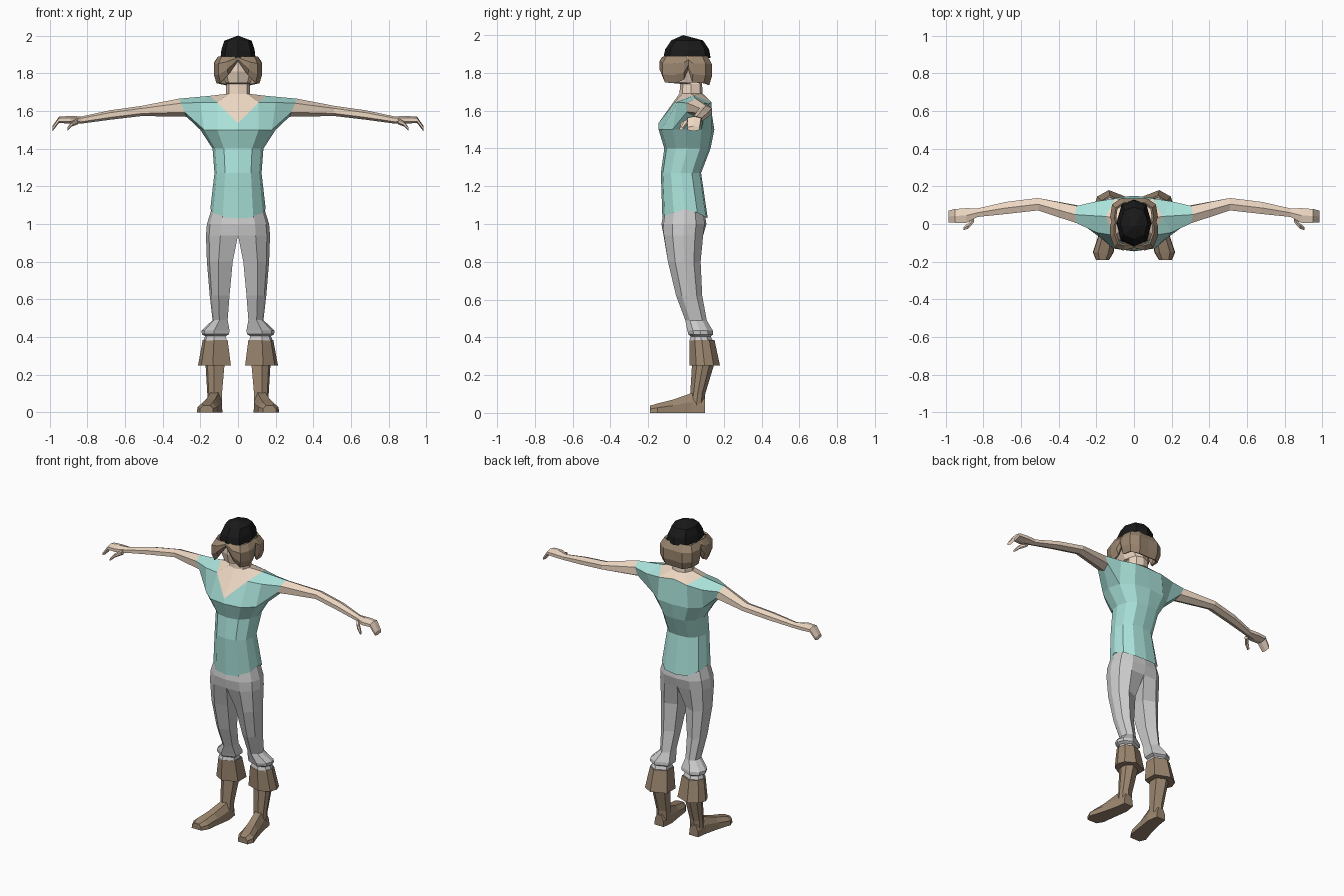
import bpy, bmesh
from math import sin, cos, radians

if "Cube" in bpy.data.objects:
    bpy.data.objects.remove(bpy.data.objects["Cube"])

COLORS = {"teal": (.40, .76, .70, 1), "skin": (.85, .68, .54, 1),
          "brown": (.33, .24, .16, 1), "black": (.01, .01, .01, 1)}
MATS = {}
for key, col in COLORS.items():
    MATS[key] = bpy.data.materials.new(key)
    MATS[key].diffuse_color = col


def make(name, faces, color=None, thick=0):
    """Mesh from point faces, welded and mirrored across x."""
    bm = bmesh.new()
    for f in faces:
        bm.faces.new([bm.verts.new(p) for p in f])
    bmesh.ops.remove_doubles(bm, verts=bm.verts, dist=.0005)
    bmesh.ops.recalc_face_normals(bm, faces=bm.faces)
    me = bpy.data.meshes.new(name)
    bm.to_mesh(me)
    bm.free()
    ob = bpy.data.objects.new(name, me)
    bpy.context.collection.objects.link(ob)
    if color:
        me.materials.append(MATS[color])
    mir = ob.modifiers.new("mirror", 'MIRROR')
    mir.merge_threshold = .002
    if thick:
        sol = ob.modifiers.new("thickness", 'SOLIDIFY')
        sol.thickness = thick
        sol.offset = -1
    return ob


def loft(rings, closed=True, start=False, end=False):
    """Quads between rings; faces lying in the mirror plane are left out."""
    faces = []
    for a, b in zip(rings, rings[1:]):
        n = len(a)
        for i in range(n if closed else n - 1):
            j = (i + 1) % n
            f = [a[i], a[j], b[j], b[i]]
            if any(p[0] > .001 for p in f):
                faces.append(f)
    if start:
        faces.append(rings[0])
    if end:
        faces.append(rings[-1])
    return faces


def section(z, x0, x1, yf, yb, r=0):
    """Seven points from front to back, bulging outwards; r rounds the inner side."""
    fx = [0, .55, .9, 1, .9, .55, 0]
    fy = [r, .05, .25, .5, .77, .96, 1 - r]
    return [(x0 + (x1 - x0) * u, yf + (yb - yf) * v, z) for u, v in zip(fx, fy)]


def hexring(x, y, z, ry, rz, tilt=0):
    """Hexagon across the arm, starting at the lower front."""
    return [(x + tilt * sin(a), y + ry * cos(a), z + rz * sin(a))
            for a in (radians(210 + 60 * k) for k in range(6))]


# Shirt body: rings from hem to chest
hem = [(x, y, z) for (x, y, _), z in zip(section(0, 0, .147, -.125, .115),
                                         (1.03, 1.035, 1.06, 1.08, 1.06, 1.035, 1.03))]
chest = section(1.5, 0, .2, -.145, .15)
body = [hem, section(1.27, 0, .125, -.133, .08), section(1.4, 0, .135, -.115, .13), chest]
shirt = loft(body, closed=False)

# Shirt yoke with V neckline, armhole and sleeve
yoke = [(0, -.145, 1.535), (.11, -.06, 1.645), (.2, -.045, 1.645), (.15, .04, 1.68),
        (.2, .12, 1.635), (.1, .135, 1.645), (0, .125, 1.655)]
for i in (0, 1, 4, 5):
    shirt.append([chest[i], chest[i + 1], yoke[i + 1], yoke[i]])
shirt += [[yoke[1], yoke[2], yoke[3]], [yoke[3], yoke[4], yoke[5]]]
armhole = chest[2:5] + [yoke[4], yoke[3], yoke[2]]
sleeve = hexring(.293, .05, 1.617, .053, .048, .02)
shirt += loft([armhole, sleeve])
make("shirt", shirt, "teal")

# Arms and hands
arm = [sleeve] + [hexring(*s) for s in (
    (.51, .105, 1.6, .038, .027), (.68, .085, 1.578, .037, .025),
    (.83, .06, 1.552, .026, .019), (.89, .045, 1.553, .045, .02),
    (.95, .043, 1.553, .042, .017), (.985, .04, 1.505, .036, .014))]
make("arm", loft(arm, end=True), "skin")
thumb = [hexring(*s) for s in ((.85, .025, 1.545, .02, .016), (.88, -.01, 1.532, .017, .014),
                               (.905, -.025, 1.505, .01, .009))]
make("thumb", loft(thumb, start=True, end=True), "skin")

# Neck, upper chest and head
collar = [yoke[i] for i in (0, 1, 3, 5, 6)]


def headring(z, w, yf, yb):
    ym = (yf + yb) / 2
    return [(0, yf, z), (w * .75, yf * .75 + ym * .25, z), (w, ym, z),
            (w * .7, yb * .8 + ym * .2, z), (0, yb, z)]


head = [collar, headring(1.69, .065, -.035, .088), headring(1.742, .062, -.03, .085),
        headring(1.748, .066, -.095, .085), headring(1.81, .085, -.112, .1),
        headring(1.89, .085, -.105, .11)]
make("neck_and_head", loft(head, closed=False), "skin")

# Hair: flared strands, parted in the middle of the face
locks = [(0, -.122, 1.865), (.055, -.135, 1.79), (.1, -.12, 1.75), (.122, -.06, 1.745),
         (.122, -.01, 1.765), (.114, .012, 1.82), (.122, .035, 1.75), (.112, .1, 1.745),
         (.065, .132, 1.735), (0, .13, 1.735)]
hair = [[(x * k, y * k, 1.89 + (z - 1.89) * t) for x, y, z in locks]
        for k, t in ((.86, 0), (1.04, .28), (1.04, .7), (.93, 1))]
make("hair", loft(hair, closed=False), "brown", .012)

# Cap
cap = [headring(1.88, .093, -.12, .13), headring(1.925, .088, -.11, .122),
       headring(1.972, .073, -.078, .09), [(0, -.015, 2.0)] * 5]
capfaces = loft(cap[:3], closed=False)
for i in range(4):
    capfaces.append([cap[2][i], cap[2][i + 1], cap[3][0]])
make("cap", capfaces, "black")

# Trousers with gathered cuffs below the knee
trousers = [section(*s) for s in (
    (1.08, 0, .14, -.115, .095), (1.0, 0, .165, -.13, .108), (.94, 0, .17, -.128, .1, .04),
    (.8, .028, .165, -.105, .085, .2), (.62, .045, .15, -.06, .092, .25),
    (.49, .055, .135, -.01, .115, .25), (.435, .045, .193, -.0, .148, .25),
    (.415, .048, .192, .005, .15, .25), (.405, .065, .175, .02, .135, .25),
    (.38, .06, .185, .01, .15, .25))]
make("trousers", loft(trousers))

# Boots: turned-down cuff and shaft
boot = [section(*s, .25) for s in (
    (.385, .075, .165, .03, .13), (.385, .055, .187, .01, .157), (.25, .038, .212, .01, .187),
    (.25, .072, .172, .025, .152), (.1, .085, .163, .018, .105), (.04, .085, .163, .01, .1))]
make("boot", loft(boot), "brown")

# Feet: sections from heel to toe, turned outwards
foot = [[(cx - w, y, 0), (cx - w * .95, y, h * .55), (cx - w * .5, y, h),
         (cx + w * .5, y, h), (cx + w * .95, y, h * .55), (cx + w, y, 0)]
        for y, cx, w, h in ((.1, .125, .032, .07), (.03, .125, .042, .105),
                            (-.07, .145, .047, .07), (-.15, .163, .055, .05),
                            (-.19, .167, .035, .038))]
make("foot", loft(foot, start=True, end=True), "brown")

for m in bpy.data.materials:
    if m.users and not m.is_grease_pencil:
        m.use_nodes = True
        m.node_tree.nodes["Principled BSDF"].inputs["Base Color"].default_value = m.diffuse_color
